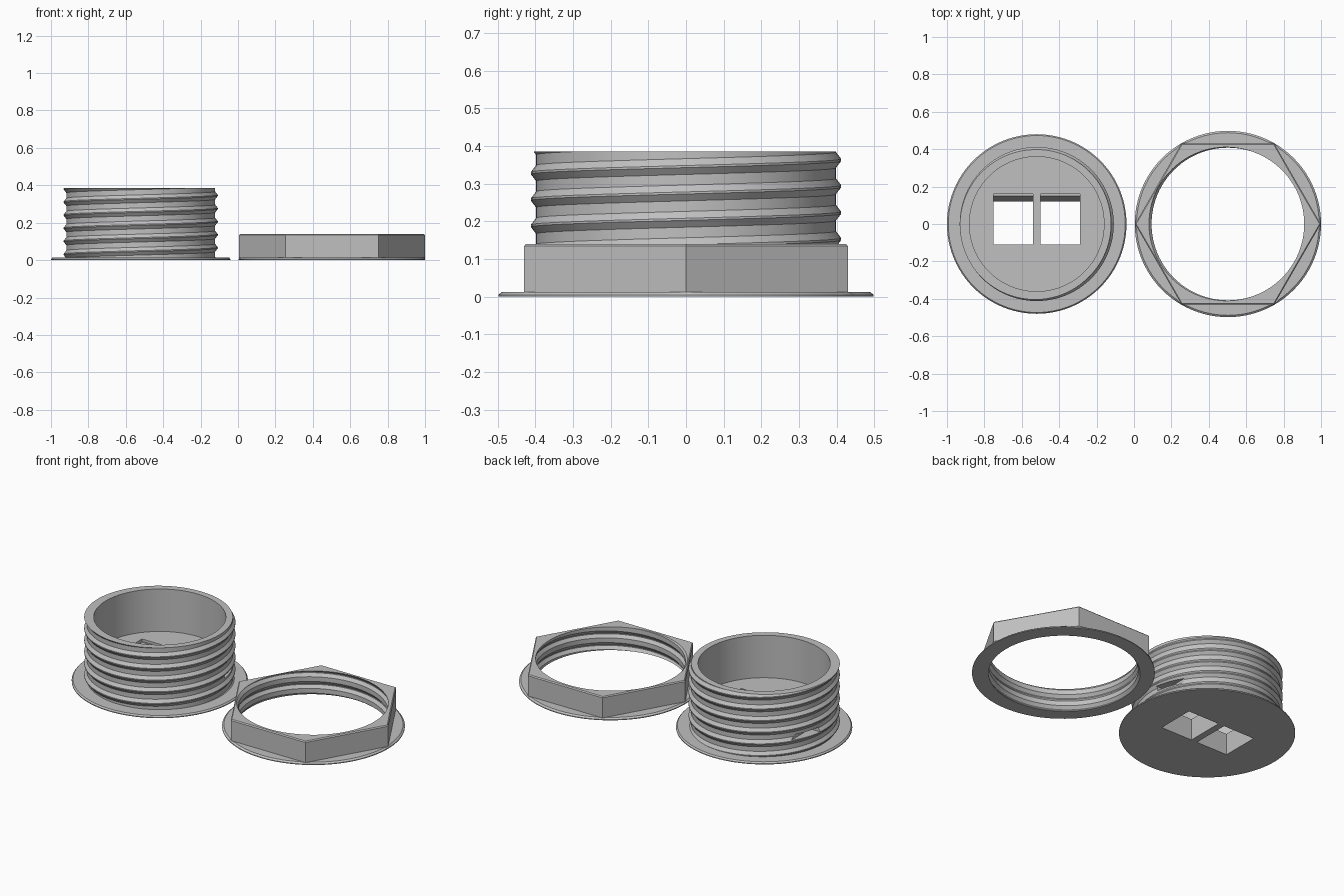
import bpy
import bmesh
from math import cos, sin, pi, radians

if "Cube" in bpy.data.objects:
    bpy.data.objects.remove(bpy.data.objects["Cube"])

SEGMENTS = 96
PITCH = 0.07
BREAKS = (0.2, 0.46, 0.54, 0.8)   # foot, crest, crest, foot of one thread tooth

grey = bpy.data.materials.new("plain_grey")
grey.use_nodes = True
grey.diffuse_color = (0.53, 0.53, 0.53, 1)
grey.node_tree.nodes["Principled BSDF"].inputs["Base Color"].default_value = grey.diffuse_color


def make_object(name, bm, location=(0, 0, 0)):
    bmesh.ops.recalc_face_normals(bm, faces=bm.faces)
    mesh = bpy.data.meshes.new(name)
    bm.to_mesh(mesh)
    bm.free()
    mesh.materials.append(grey)
    obj = bpy.data.objects.new(name, mesh)
    obj.location = location
    bpy.context.collection.objects.link(obj)
    return obj


def select_only(obj):
    bpy.ops.object.select_all(action='DESELECT')
    obj.select_set(True)
    bpy.context.view_layer.objects.active = obj


def threaded_solid(name, x, root, depth, z_low, z_high, phase, outline):
    """Sweep a helical thread plus the rest of the section (top to bottom) round z."""
    def radius(z, lead):
        off = abs((z - phase - lead) / PITCH % 1 - 0.5)
        rise = (BREAKS[3] - 0.5 - off) / (BREAKS[3] - BREAKS[2])
        return root + depth * min(1, max(0, rise))

    bm = bmesh.new()
    columns = []
    for j in range(SEGMENTS + 1):
        angle = 2 * pi * j / SEGMENTS
        lead = PITCH * j / SEGMENTS
        section = []
        for turn in range(-3, 9):
            for step in BREAKS:
                z = phase + lead + PITCH * (turn + step)
                z = min(z_high, max(z_low, z))
                section.append((radius(z, lead), z))
        section += outline(angle)
        columns.append([bm.verts.new((r * cos(angle), r * sin(angle), z))
                        for r, z in section])
    for a, b in zip(columns, columns[1:]):
        for k in range(len(a)):
            m = (k + 1) % len(a)
            bm.faces.new((a[k], b[k], b[m], a[m]))
    bmesh.ops.remove_doubles(bm, verts=bm.verts, dist=1e-5)
    return make_object(name, bm, (x, 0, 0))


def prism(name, profile, x0, x1):
    """Extrude a (y, z) profile along x."""
    bm = bmesh.new()
    ends = [[bm.verts.new((x, y, z)) for y, z in profile] for x in (x0, x1)]
    bm.faces.new(ends[0])
    bm.faces.new(ends[1])
    for k in range(len(profile)):
        m = (k + 1) % len(profile)
        bm.faces.new((ends[0][k], ends[0][m], ends[1][m], ends[1][k]))
    return make_object(name, bm)


def cut(obj, cutter):
    cutter.hide_render = True
    mod = obj.modifiers.new("cut", 'BOOLEAN')
    mod.operation = 'DIFFERENCE'
    mod.solver = 'EXACT'
    mod.object = cutter
    select_only(obj)
    bpy.ops.object.modifier_apply(modifier=mod.name)
    bpy.data.objects.remove(cutter)


# Threaded cup with a thick floor and a thin flange
def cup_outline(angle):
    return [(0.36, 0.385), (0.36, 0.13), (0, 0.13), (0, 0),
            (0.48, 0), (0.48, 0.005), (0.473, 0.013)]


CUP_X = -0.52
cup = threaded_solid("threaded_cup", CUP_X, 0.398, 0.014, 0.013, 0.385,
                     -0.0395, cup_outline)

# Two socket openings with a sloped catch at the back
socket = [(-0.11, -0.05), (-0.11, 0.2), (0.16, 0.2), (0.16, 0.115),
          (0.15, 0.115), (0.12, 0.04), (0.12, -0.05)]
for x in (-0.75, -0.50):
    cut(cup, prism("socket_cutter", socket, x, x + 0.21))

# Slots through the wall on both sides, towards the back
slot = [(0.05, 0.1), (0.27, 0.1), (0.27, 0.125), (0.05, 0.125)]
for side in (-1, 1):
    near, far = sorted((CUP_X + side * 0.34, CUP_X + side * 0.5))
    cut(cup, prism("slot_cutter", slot, near, far))


# Hexagonal nut with a round flange and an internal thread
def nut_outline(angle):
    hexagon = 0.43 / cos(angle % (pi / 3) - pi / 6)
    return [(hexagon - 0.006, 0.14), (hexagon, 0.134), (hexagon, 0.013),
            (max(hexagon, 0.488), 0.013), (0.498, 0.005), (0.498, 0)]


nut = threaded_solid("hex_nut", 0.502, 0.408, 0.014, 0, 0.14, 0, nut_outline)

for obj in (cup, nut):
    select_only(obj)
    bpy.ops.object.shade_smooth_by_angle(angle=radians(25))
